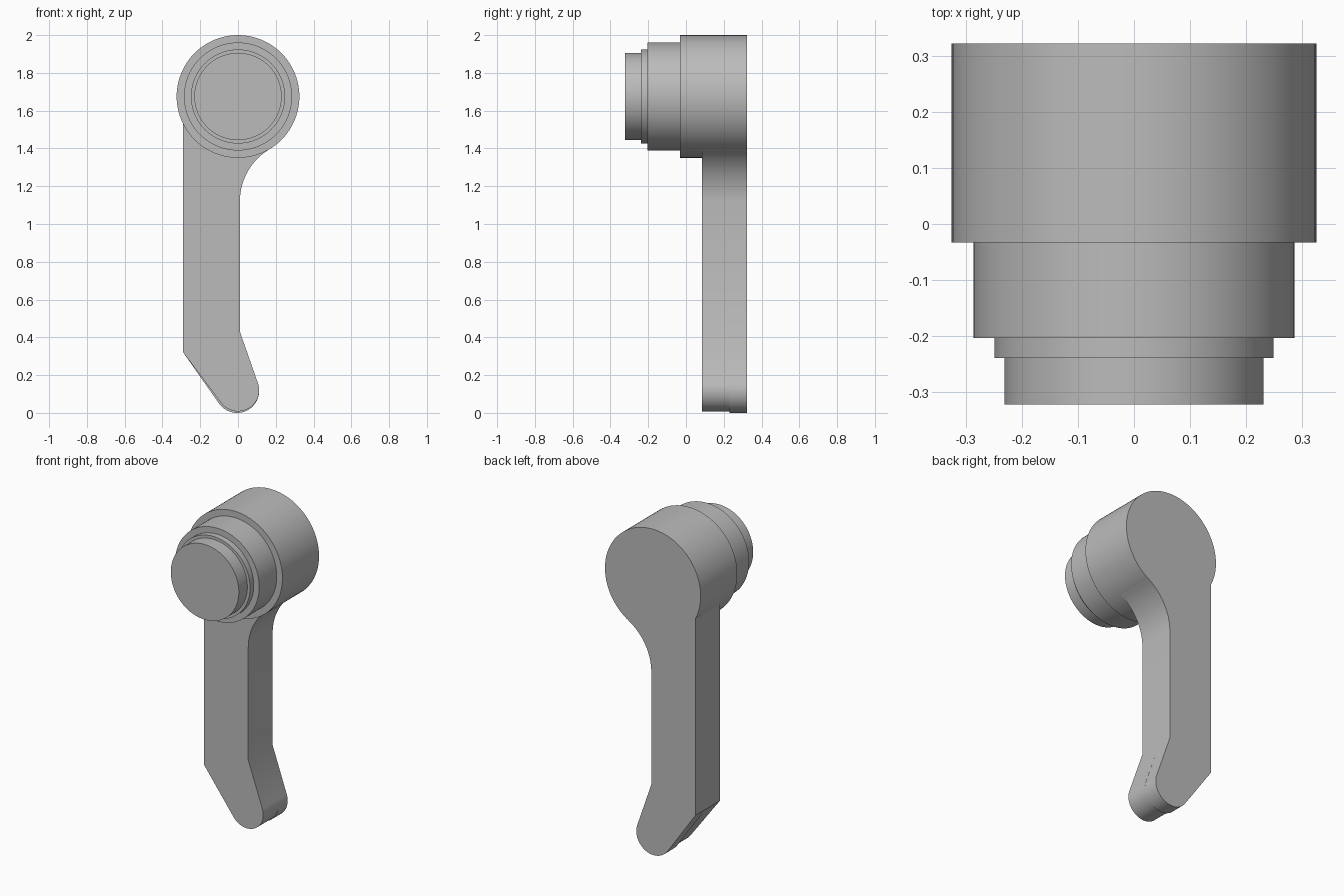
import bpy, bmesh, math
from mathutils import Vector

cube = bpy.data.objects.get("Cube")
if cube:
    bpy.data.objects.remove(cube, do_unlink=True)

grey = bpy.data.materials.new("plain_grey")
grey.use_nodes = True
colour = (0.5, 0.5, 0.5, 1)
grey.diffuse_color = colour
grey.node_tree.nodes["Principled BSDF"].inputs["Base Color"].default_value = colour

HEAD_Z, HEAD_R, BACK = 1.675, 0.325, 0.322


def finish(name, bm):
    bmesh.ops.recalc_face_normals(bm, faces=bm.faces)
    mesh = bpy.data.meshes.new(name)
    bm.to_mesh(mesh)
    bm.free()
    mesh.materials.append(grey)
    obj = bpy.data.objects.new(name, mesh)
    bpy.context.collection.objects.link(obj)
    bpy.ops.object.select_all(action='DESELECT')
    obj.select_set(True)
    bpy.context.view_layer.objects.active = obj
    bpy.ops.object.shade_smooth_by_angle(angle=math.radians(30))


def arc(cx, cz, r, start, end, steps):
    angles = [math.radians(start + (end - start) * i / steps) for i in range(steps + 1)]
    return [(cx + r * math.cos(a), cz + r * math.sin(a)) for a in angles]


def prism(name, outline, y0, y1):
    bm = bmesh.new()
    face = bm.faces.new([bm.verts.new((x, y0, z)) for x, z in outline])
    moved = bmesh.ops.extrude_face_region(bm, geom=[face], use_keep_orig=True)["geom"]
    verts = [v for v in moved if isinstance(v, bmesh.types.BMVert)]
    bmesh.ops.translate(bm, verts=verts, vec=Vector((0, y1 - y0, 0)))
    finish(name, bm)


# Stepped round head, from the rear to the button at the front
for name, radius, y0, y1 in (
    ("head", HEAD_R, -0.033, BACK),
    ("collar", 0.286, -0.203, -0.033),
    ("button_ring", 0.249, -0.239, -0.203),
    ("button", 0.231, -0.322, -0.239),
):
    prism(name, arc(0, HEAD_Z, radius, 0, 360, 96)[:-1], y0, y1)


# Lever outline: straight arm, bent rounded tip, fillet tangent to the head
def lever_outline(tip_x, tip_z, tip_r):
    left, right, fillet_z = -0.29, 0.01, 1.12
    drop = HEAD_Z - fillet_z
    fillet_r = (right ** 2 + drop ** 2 - HEAD_R ** 2) / (2 * (HEAD_R - right))
    fillet_x = right + fillet_r
    meet = math.degrees(math.atan2(drop, -fillet_x))
    top = math.degrees(math.acos(left / HEAD_R))
    points = arc(tip_x, tip_z, tip_r, -144, 19, 24)
    points += [(right, 0.43)]
    points += arc(fillet_x, fillet_z, fillet_r, 180, meet, 16)
    points += arc(0, HEAD_Z, HEAD_R - 0.001, meet - 180, 180 - top + 180 - 360 + 180, 6)[1:2]
    points += [(0, HEAD_Z), (left, HEAD_Z - math.sqrt(HEAD_R ** 2 - left ** 2)), (left, 0.32)]
    return points


prism("lever_front", lever_outline(0, 0.12, 0.112), 0.085, 0.23)
prism("lever_back", lever_outline(-0.005, 0.117, 0.117), 0.23, BACK)
